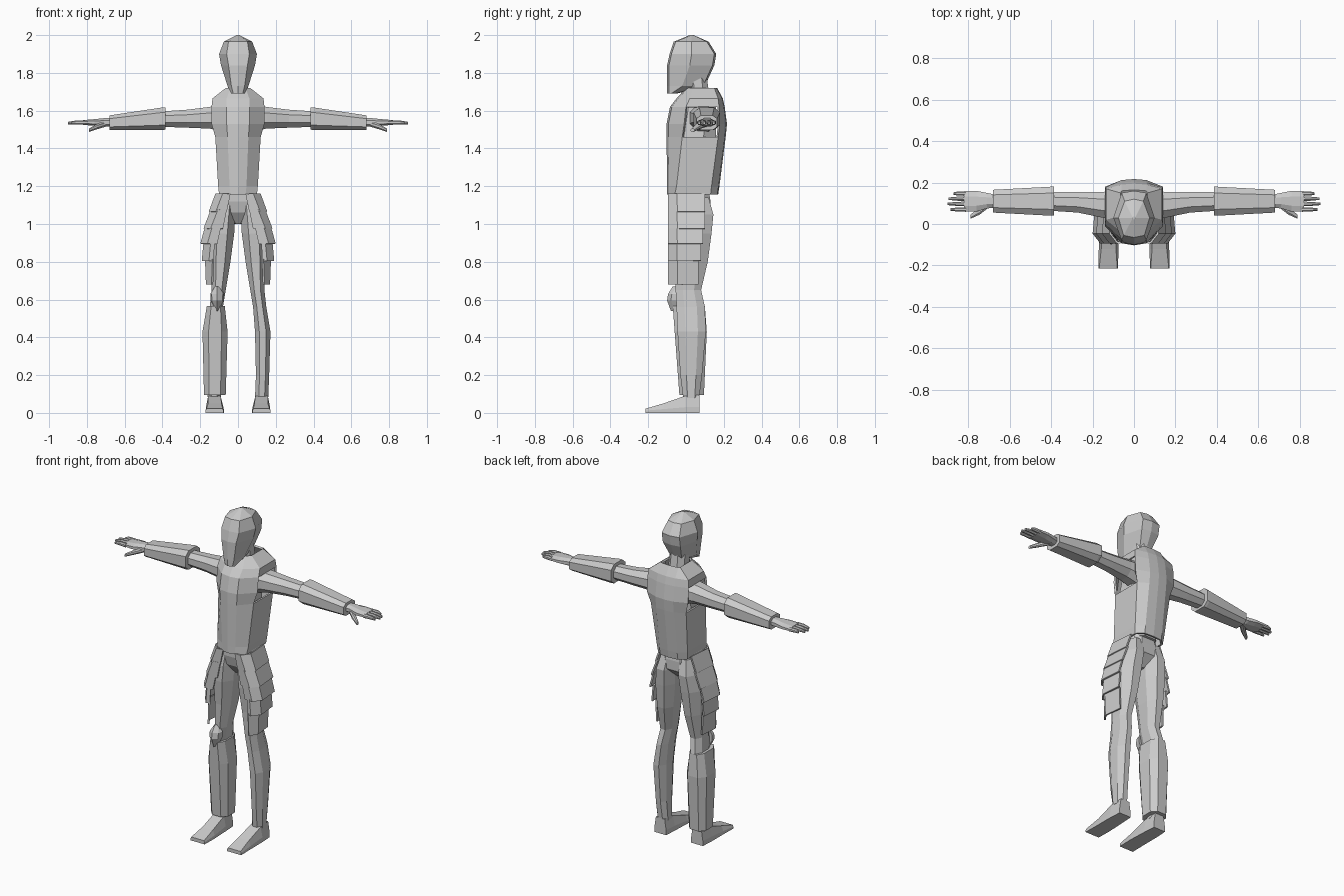
import bpy
import bmesh

cube = bpy.data.objects.get("Cube")
if cube:
    bpy.data.objects.remove(cube, do_unlink=True)

grey = bpy.data.materials.new("plain grey")
grey.use_nodes = True
grey.diffuse_color = (.6, .6, .6, 1)
grey.node_tree.nodes["Principled BSDF"].inputs["Base Color"].default_value = (.6, .6, .6, 1)


def loft(name, rings, closed=True, caps=True, thickness=0, drop=None):
    """Skin a list of point rings; drop(centre) removes faces to leave openings."""
    bm = bmesh.new()
    rows = [[bm.verts.new(p) for p in ring] for ring in rings]
    count = len(rows[0])
    for low, high in zip(rows, rows[1:]):
        for i in range(count if closed else count - 1):
            j = (i + 1) % count
            bm.faces.new((low[i], low[j], high[j], high[i]))
    if caps:
        bm.faces.new(rows[0])
        bm.faces.new(rows[-1])
    bmesh.ops.recalc_face_normals(bm, faces=bm.faces)
    if drop:
        gone = [f for f in bm.faces if drop(f.calc_center_median())]
        bmesh.ops.delete(bm, geom=gone, context='FACES')
    mesh = bpy.data.meshes.new(name)
    bm.to_mesh(mesh)
    bm.free()
    mesh.materials.append(grey)
    obj = bpy.data.objects.new(name, mesh)
    bpy.context.collection.objects.link(obj)
    if thickness:
        shell = obj.modifiers.new("thickness", 'SOLIDIFY')
        shell.thickness = thickness
        shell.offset = -1
    return obj


def octagon(a0, a1, b0, b1, cut):
    """Box outline with its corners cut."""
    ca, cb = (a1 - a0) * cut, (b1 - b0) * cut
    return [(a0 + ca, b0), (a1 - ca, b0), (a1, b0 + cb), (a1, b1 - cb),
            (a1 - ca, b1), (a0 + ca, b1), (a0, b1 - cb), (a0, b0 + cb)]


def upright(name, side, sections, cut=.28):
    """Limb along z from sections (z, x0, x1, y0, y1)."""
    return loft(name, [[(side * x, y, z) for x, y in octagon(*box, cut)]
                       for z, *box in sections])


def sideways(name, side, sections, cut=.28):
    """Limb along x from sections (x, y0, y1, z0, z1)."""
    return loft(name, [[(side * x, y, z) for y, z in octagon(*box, cut)]
                       for x, *box in sections])


def mirrored(half, z):
    """Full ring from a half outline that starts and ends on the centre line."""
    return [(x, y, z) for x, y in half] + [(-x, y, z) for x, y in half[-2:0:-1]]


# Head: (z, front y, back y, front half width, side half width, side y, back half width)
head = [(1.69, -.1, -.05, .025, .035, -.08, .02),
        (1.73, -.1, .1, .035, .055, -.02, .035),
        (1.84, -.1, .15, .05, .09, .02, .06),
        (1.9, -.087, .16, .06, .1, .03, .06),
        (1.965, -.065, .12, .05, .075, .03, .045),
        (2.0, .02, .04, .005, .008, .03, .005)]
loft("head", [mirrored([(0, f), (wf, f + .01), (ws, sy), (wb, b - .01), (0, b)], z)
              for z, f, b, wf, ws, sy, wb in head])
upright("neck", 1, [(1.56, -.06, .06, .02, .14), (1.78, -.05, .05, .01, .11)])

# Torso shell, open at the arms: (z, front y, front half width, side x, side y0, y1, back y)
torso = [(1.155, -.1, .04, .1, -.06, .13, .17),
         (1.2, -.1, .045, .105, -.05, .135, .177),
         (1.46, -.103, .055, .12, -.02, .17, .21),
         (1.53, -.103, .06, .14, -.01, .18, .217),
         (1.62, -.085, .06, .14, 0, .175, .205),
         (1.665, -.05, .06, .135, .02, .17, .195),
         (1.72, .0, .04, .065, .04, .15, .165)]
loft("torso_armour",
     [mirrored([(0, f), (w, f + .01), (sx, y0), (sx, y1), (.06, b - .005), (0, b)], z)
      for z, f, w, sx, y0, y1, b in torso],
     caps=False, thickness=.012,
     drop=lambda c: abs(c.x) > .11 and .04 < c.y < .12 and 1.47 < c.z < 1.64)
upright("inner_chest", 1, [(1.16, -.09, .09, -.08, .14), (1.45, -.1, .1, -.08, .16),
                           (1.64, -.08, .08, -.04, .16)])

# Hips, with a narrow crotch
upright("hips", 1, [(1.0, -.025, .025, -.01, .07), (1.06, -.1, .1, -.055, .13),
                    (1.12, -.115, .115, -.07, .13), (1.18, -.095, .095, -.07, .12)])

for side, label in ((1, "left"), (-1, "right")):
    # Arm and forearm guard
    sideways(label + "_upper_arm", side, [
        (.08, .02, .16, 1.49, 1.63), (.15, .03, .155, 1.505, 1.62),
        (.27, .055, .155, 1.51, 1.605), (.42, .065, .155, 1.515, 1.595)])
    sideways(label + "_forearm_guard", side, [
        (.385, .04, .18, 1.5, 1.617), (.4, .04, .18, 1.497, 1.617),
        (.68, .055, .165, 1.497, 1.575)], cut=.22)

    # Hand
    sideways(label + "_palm", side, [
        (.66, .08, .14, 1.515, 1.56), (.71, .075, .15, 1.515, 1.56),
        (.76, .06, .16, 1.52, 1.555), (.82, .06, .16, 1.525, 1.55)])
    for finger, y, tip in (("index", .07, .885), ("middle", .097, .9),
                           ("ring", .122, .895), ("little", .147, .87)):
        sideways(f"{label}_{finger}_finger", side, [
            (.81, y - .011, y + .011, 1.525, 1.549), (.85, y - .01, y + .01, 1.527, 1.549),
            (tip, y - .006, y + .006, 1.527, 1.541)])
    sideways(label + "_thumb", side, [
        (.7, .08, .12, 1.515, 1.545), (.745, .045, .08, 1.502, 1.53),
        (.79, .025, .045, 1.487, 1.505)])

    # Leg and foot
    upright(label + "_leg", side, [
        (.08, .09, .16, -.015, .07), (.2, .095, .165, -.03, .085),
        (.43, .09, .172, -.045, .105), (.56, .08, .15, -.05, .1),
        (.65, .065, .14, -.055, .08), (.8, .04, .145, -.06, .115),
        (.95, .02, .15, -.075, .135), (1.05, .015, .135, -.075, .145),
        (1.14, .015, .11, -.06, .12)])
    loft(label + "_foot", [
        [(side * x, y, z) for x, z in ((x0, 0), (x1, 0), (x1, low), (x1 - inset, top),
                                       (x0 + inset, top), (x0, low))]
        for y, x0, x1, low, top, inset in (
            (.072, .085, .165, .03, .095, .01), (-.005, .08, .17, .03, .09, .012),
            (-.12, .075, .17, .02, .05, .012), (-.215, .077, .172, .012, .022, .004))])

    # Layered thigh plates: (z top, z bottom, outer x top, bottom, inner x top, bottom, back y)
    plates = [(1.16, 1.065, .115, .15, .04, .06, .1),
              (1.075, .975, .14, .178, .06, .08, .1),
              (.985, .895, .17, .195, .09, .11, .09),
              (.905, .805, .178, .187, .125, .13, .08),
              (.815, .68, .17, .165, .13, .135, .065)]
    for number, (top, low, out0, out1, in0, in1, back) in enumerate(plates, 1):
        rows = [[(side * x, y, z) for x, y in (
            (inner, -.085), (max(inner + .005, outer - .035), -.09),
            (outer, -.045), (outer - .012, back))]
            for z, outer, inner in ((top, out0, in0), (low, out1, in1))]
        plate = loft(f"{label}_thigh_plate_{number}", rows, closed=False, caps=False,
                     thickness=.01)
        plate.modifiers["thickness"].offset = 0

# Shin guard and knee pad, on the right leg only
upright("right_shin_guard", -1, [
    (.095, .065, .18, -.035, .095), (.43, .055, .188, -.06, .11),
    (.565, .07, .165, -.07, .1)], cut=.24)
loft("right_knee_pad", [
    [(-.11 + dx * w, y, z) for dx, y in ((-1, -.045), (-.8, front + .02), (0, front),
                                         (.8, front + .02), (1, -.045))]
    for z, w, front in ((.54, .008, -.08), (.595, .035, -.1), (.63, .037, -.095),
                        (.67, .012, -.07))])
